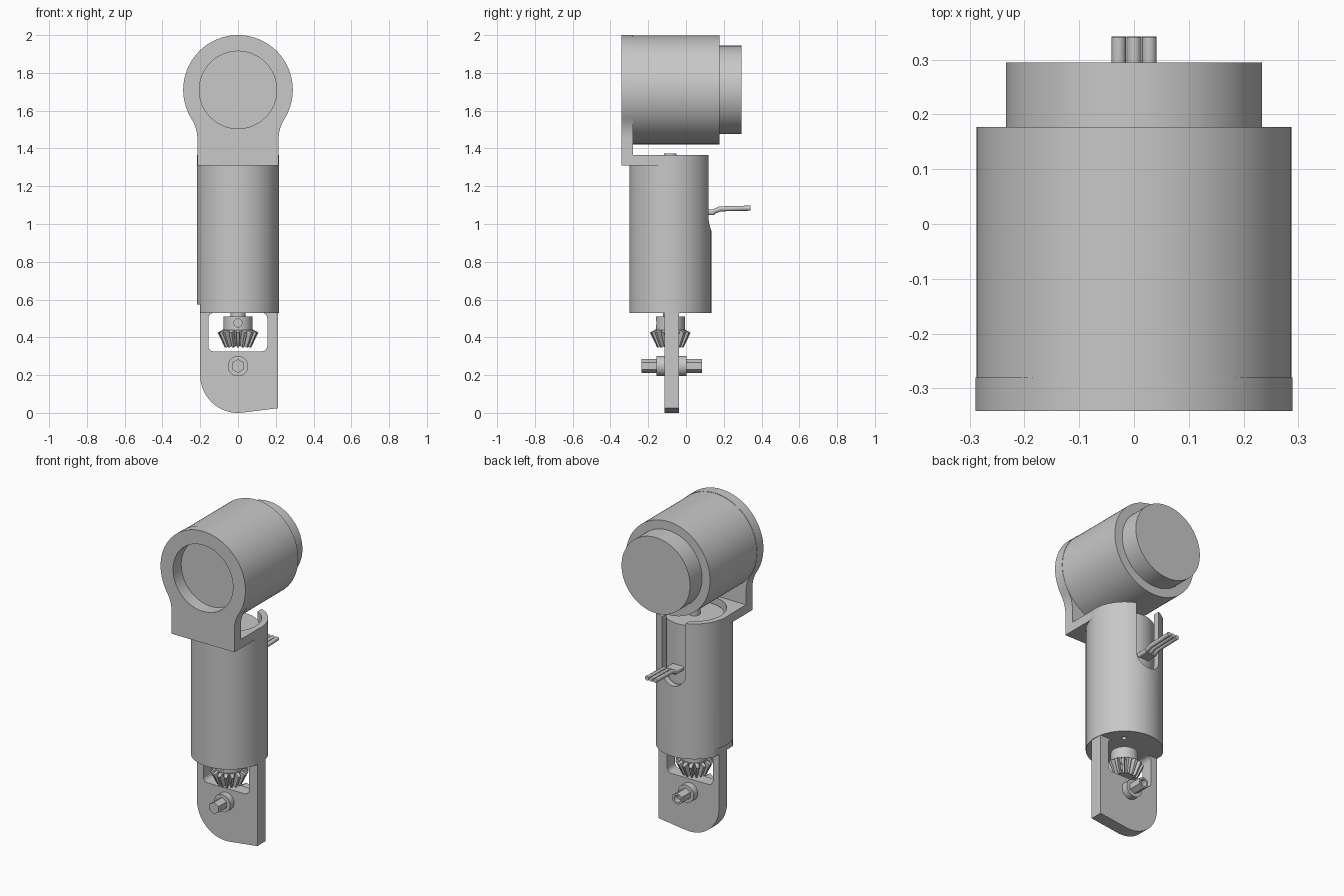
import bpy, bmesh
from math import sin, cos, pi, radians
from mathutils import Vector, Matrix

if "Cube" in bpy.data.objects:
    bpy.data.objects.remove(bpy.data.objects["Cube"])

grey = bpy.data.materials.new("plain grey")
grey.use_nodes = True
GREY = (0.58, 0.58, 0.58, 1)
grey.diffuse_color = GREY
grey.node_tree.nodes["Principled BSDF"].inputs["Base Color"].default_value = GREY

AXIS = -0.083      # y of the motor axis
DRUM_Z = 1.71
PIN_Z = 0.248


def arc(cx, cy, r, a0, a1, n):
    """Points on an arc, angles in degrees."""
    return [(cx + r * cos(radians(a0 + (a1 - a0) * i / n)),
             cy + r * sin(radians(a0 + (a1 - a0) * i / n))) for i in range(n + 1)]


def circle(cx, cy, r, n=64, start=0):
    return arc(cx, cy, r, start, start + 360, n)[:-1]


def rounded_box(x0, x1, y0, y1, r):
    return (arc(x1 - r, y1 - r, r, 0, 90, 6) + arc(x0 + r, y1 - r, r, 90, 180, 6)
            + arc(x0 + r, y0 + r, r, 180, 270, 6) + arc(x1 - r, y0 + r, r, 270, 360, 6))


def finish(name, bm):
    bmesh.ops.recalc_face_normals(bm, faces=bm.faces)
    mesh = bpy.data.meshes.new(name)
    bm.to_mesh(mesh)
    bm.free()
    mesh.materials.append(grey)
    obj = bpy.data.objects.new(name, mesh)
    bpy.context.collection.objects.link(obj)
    return obj


def prism(name, outline, axis, a, b, taper=None):
    """Extrude a 2D outline along y (points are x, z) or z (points are x, y)."""
    bm = bmesh.new()
    place = (lambda u, v, w: (u, w, v)) if axis == "y" else (lambda u, v, w: (u, v, w))
    low = [bm.verts.new(place(u, v, a)) for u, v in outline]
    high = [bm.verts.new(place(u, v, b)) for u, v in (taper or outline)]
    bm.faces.new(low)
    bm.faces.new(high)
    for i in range(len(low)):
        j = (i + 1) % len(low)
        bm.faces.new((low[i], low[j], high[j], high[i]))
    return finish(name, bm)


def combine(obj, other, operation):
    mod = obj.modifiers.new("boolean", "BOOLEAN")
    mod.object, mod.operation, mod.solver = other, operation, "EXACT"
    bpy.context.view_layer.objects.active = obj
    bpy.ops.object.modifier_apply(modifier=mod.name)
    bpy.data.objects.remove(other)


def cut(obj, *shape):
    combine(obj, prism("cutter", *shape), "DIFFERENCE")


parts = []

# Upper drum and its rear cap
drum = prism("drum", circle(0, DRUM_Z, 0.288, 96), "y", -0.282, 0.177)
cut(drum, circle(0, DRUM_Z, 0.205), "y", -0.4, -0.262)
cap = prism("drum_cap", circle(0, DRUM_Z, 0.234, 96), "y", 0.17, 0.295)

# L-shaped bracket: round flange flowing into a straight foot, then a shelf
side = arc(0.413, 1.45, 0.198, 180, 147.8, 8)
outline = ([(0.215, 1.31)] + side + arc(0, DRUM_Z, 0.29, -32.2, 212.2, 80)
           + [(-x, z) for x, z in reversed(side)] + [(-0.215, 1.31)])
bracket = prism("bracket", outline, "y", -0.342, -0.28)
cut(bracket, circle(0, DRUM_Z, 0.205), "y", -0.4, -0.2)
shelf = prism("shelf", [(-0.215, -0.32), (0.215, -0.32), (0.215, AXIS), (-0.215, AXIS)],
              "z", 1.31, 1.366)
combine(bracket, shelf, "UNION")
bore = circle(0, AXIS, 0.18)
cut(bracket, bore, "z", 1.2, 1.5)

# Motor housing: a tube with a rear cable slot, a side notch and screw holes
housing = prism("motor_housing", circle(0, AXIS, 0.217, 96), "z", 0.53, 1.366)
cut(housing, bore, "z", 0.6, 1.5)
slot = arc(0, 1.045, 0.08, 180, 360, 16) + [(0.08, 1.5), (-0.08, 1.5)]
cut(housing, slot, "y", 0.0, 0.3)
cut(housing, [(-0.3, -0.4), (-0.2, -0.4), (-0.2, 0.2), (-0.3, 0.2)], "z", 0.4, 0.575)
for turn in (49, 169, 289):
    x, y = 0.135 * cos(radians(turn)), AXIS + 0.135 * sin(radians(turn))
    cut(housing, circle(x, y, 0.014, 16), "z", 0.5, 0.57)

# Motor inside the housing
motor = prism("motor", circle(0, AXIS, 0.166), "z", 0.59, 1.33)
boss = prism("motor_boss", circle(0, AXIS, 0.033, 32), "z", 1.32, 1.373)

# Cable plug and three wires
plug = prism("cable_plug", rounded_box(-0.04, 0.04, 1.048, 1.076, 0.01), "y", 0.06, 0.15)
for i, x in enumerate((-0.028, 0, 0.028)):
    curve = bpy.data.curves.new("wire", "CURVE")
    curve.dimensions = "3D"
    curve.bevel_depth, curve.bevel_resolution, curve.use_fill_caps = 0.0135, 2, True
    spline = curve.splines.new("POLY")
    path = [(0.11, 1.062), (0.145, 1.065), (0.18, 1.08), (0.342, 1.084)]
    spline.points.add(len(path) - 1)
    for point, (y, z) in zip(spline.points, path):
        point.co = (x, y, z, 1)
    curve.materials.append(grey)
    wire = bpy.data.objects.new(f"wire_{i + 1}", curve)
    bpy.context.collection.objects.link(wire)

# Flat lower leg with a rounded window
leg_outline = ([(0.213, 0.55), (-0.2, 0.55)] + arc(0, 0.2, 0.2, 180, 275, 28)
               + [(0.213, 0.025)])
leg = prism("lower_leg", leg_outline, "y", -0.115, -0.038)
cut(leg, rounded_box(-0.157, 0.155, 0.325, 0.53, 0.03), "y", -0.3, 0.2)

# Cross pin through the leg
pin_boss = prism("pin_boss", circle(0, PIN_Z, 0.054, 40), "y", -0.155, 0.002)
pin = prism("pin", circle(0, PIN_Z, 0.036, 6, 30), "y", -0.235, 0.085)
cut(pin, circle(0, PIN_Z, 0.022, 24), "y", 0.05, 0.2)

# Bevel pinion: shaft, hub with set-screw hole, cone and teeth
shaft = prism("pinion_shaft", circle(0, AXIS, 0.04, 32), "z", 0.5, 0.6)
hub = prism("pinion_hub", circle(0, AXIS, 0.077, 48), "z", 0.43, 0.51)
cut(hub, circle(0, 0.476, 0.022, 20), "y", -0.3, -0.12)
cone = prism("pinion_cone", circle(0, AXIS, 0.05, 48), "z", 0.355, 0.442,
             circle(0, AXIS, 0.082, 48))
TEETH = 16
bm = bmesh.new()
profile = [(0.07, 0.445, 0.013), (0.108, 0.425, 0.008), (0.07, 0.346, 0.005), (0.042, 0.356, 0.008)]
for i in range(TEETH):
    spin = Matrix.Translation((0, AXIS, 0)) @ Matrix.Rotation(2 * pi * i / TEETH, 4, "Z")
    left, right = [[bm.verts.new(spin @ Vector((r, s * w, z))) for r, z, w in profile]
                   for s in (-1, 1)]
    bm.faces.new(left)
    bm.faces.new(right)
    for a in range(4):
        b = (a + 1) % 4
        bm.faces.new((left[a], left[b], right[b], right[a]))
teeth = finish("pinion_teeth", bm)

# Smooth round surfaces, keep edges crisp
bpy.ops.object.select_all(action="DESELECT")
for obj in (drum, cap, bracket, housing, motor, boss, plug, leg,
            pin_boss, pin, shaft, hub, cone, teeth):
    obj.select_set(True)
    bpy.context.view_layer.objects.active = obj
bpy.ops.object.shade_smooth_by_angle(angle=radians(30))
